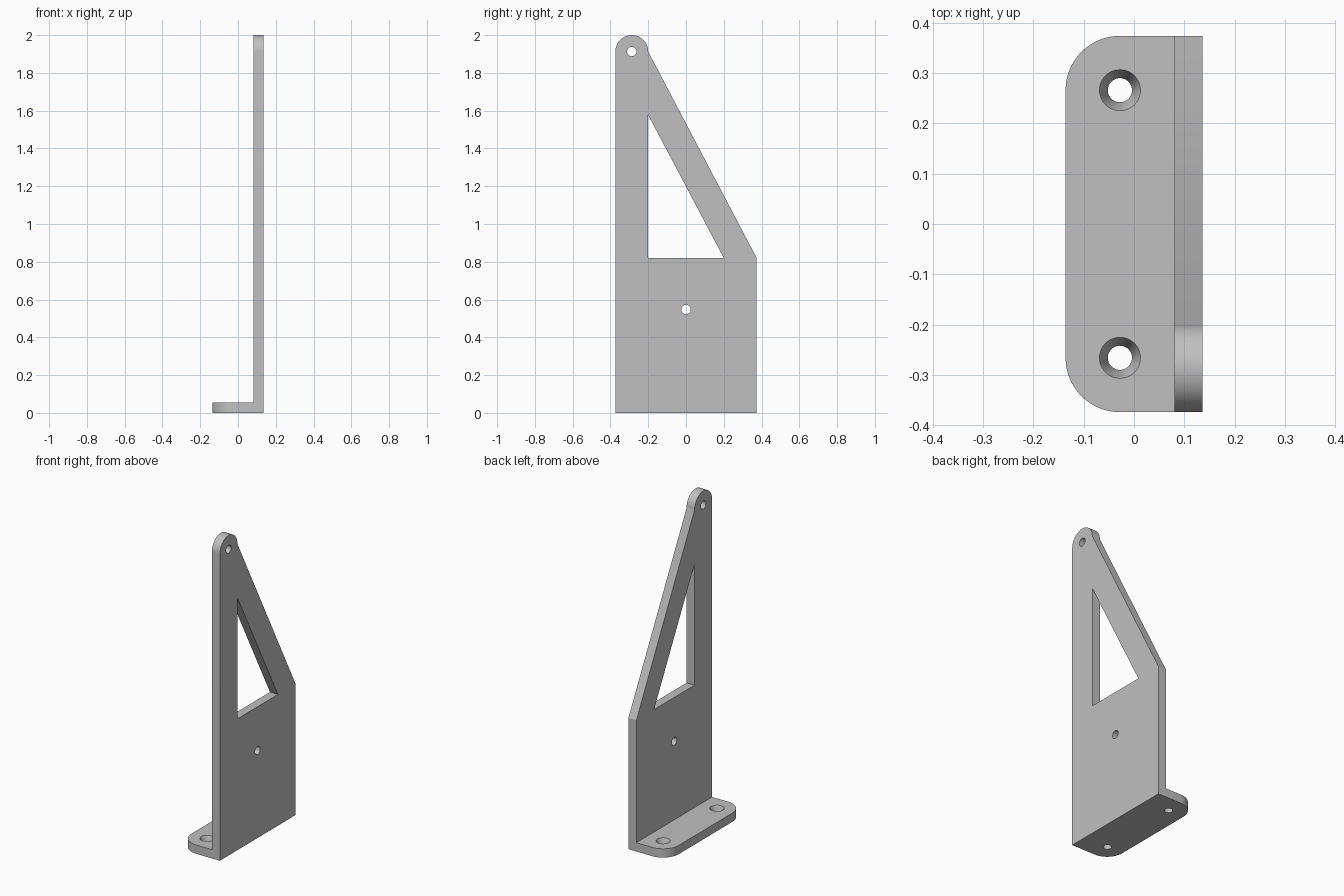
import bpy, bmesh
from math import cos, sin, pi, radians
from mathutils import Vector

cube = bpy.data.objects.get("Cube")
if cube:
    bpy.data.objects.remove(cube, do_unlink=True)

grey = bpy.data.materials.new("plain grey")
grey.use_nodes = True
grey.diffuse_color = (0.53, 0.53, 0.53, 1)
grey.node_tree.nodes["Principled BSDF"].inputs["Base Color"].default_value = grey.diffuse_color

HALF_X, HALF_Y, THICK = 0.136, 0.374, 0.055
PLATE_X = HALF_X - THICK


def arc(cx, cy, r, start, end, steps=16):
    angles = [start + (end - start) * i / steps for i in range(steps + 1)]
    return [(cx + r * cos(a), cy + r * sin(a)) for a in angles]


def loft(name, bottom, top):
    """Closed solid between two matching rings of points."""
    bm = bmesh.new()
    low = [bm.verts.new(p) for p in bottom]
    high = [bm.verts.new(p) for p in top]
    bm.faces.new(low[::-1])
    bm.faces.new(high)
    n = len(low)
    for i in range(n):
        j = (i + 1) % n
        bm.faces.new((low[i], low[j], high[j], high[i]))
    bmesh.ops.recalc_face_normals(bm, faces=bm.faces)
    mesh = bpy.data.meshes.new(name)
    bm.to_mesh(mesh)
    bm.free()
    mesh.materials.append(grey)
    obj = bpy.data.objects.new(name, mesh)
    bpy.context.collection.objects.link(obj)
    return obj


def slab_x(name, outline, x0, x1):
    return loft(name, [(x0, y, z) for y, z in outline], [(x1, y, z) for y, z in outline])


def slab_z(name, outline, z0, z1):
    return loft(name, [(x, y, z0) for x, y in outline], [(x, y, z1) for x, y in outline])


def circle(cx, cy, r):
    return arc(cx, cy, r, 0, 2 * pi, 48)[:-1]


def combine(target, tool, operation):
    """Apply a boolean and remove the tool object."""
    mod = target.modifiers.new(operation, "BOOLEAN")
    mod.operation, mod.solver, mod.object = operation, "EXACT", tool
    bpy.context.view_layer.update()
    graph = bpy.context.evaluated_depsgraph_get()
    mesh = bpy.data.meshes.new_from_object(target.evaluated_get(graph))
    target.modifiers.clear()
    target.data = mesh
    bpy.data.objects.remove(tool, do_unlink=True)


# Upright plate: rounded tip, sloping edge, square base
tip_y, tip_z, tip_r = -0.287, 1.913, 0.087
outline = [(-HALF_Y, 0), (HALF_Y, 0), (HALF_Y, 0.82)]
outline += arc(tip_y, tip_z, tip_r, 0, pi, 32)
bracket = slab_x("bracket", outline, PLATE_X, HALF_X)

# Foot with two rounded outer corners
hole_x, hole_y, corner = -0.028, 0.266, 0.108
outline = [(PLATE_X + 0.03, -HALF_Y), (PLATE_X + 0.03, HALF_Y)]
outline += arc(hole_x, hole_y, corner, pi / 2, pi)
outline += arc(hole_x, -hole_y, corner, pi, 1.5 * pi)
combine(bracket, slab_z("foot", outline, 0, THICK), "UNION")

# Triangular window and pin holes through the plate
window = [(-0.2, 0.82), (0.2, 0.82), (-0.2, 1.577)]
for shape in (window, circle(tip_y, tip_z, 0.025), circle(0, 0.547, 0.025)):
    combine(bracket, slab_x("plate_cutter", shape, 0, 0.2), "DIFFERENCE")

# Countersunk screw holes in the foot
for y in (-hole_y, hole_y):
    shaft = slab_z("shaft_cutter", circle(hole_x, y, 0.024), -0.1, 0.1)
    combine(bracket, shaft, "DIFFERENCE")
    sink = loft("sink_cutter",
                [(px, py, THICK - 0.04) for px, py in circle(hole_x, y, 0.024)],
                [(px, py, THICK + 0.001) for px, py in circle(hole_x, y, 0.0412)])
    combine(bracket, sink, "DIFFERENCE")

bpy.ops.object.select_all(action="DESELECT")
bracket.select_set(True)
bpy.context.view_layer.objects.active = bracket
bpy.ops.object.shade_smooth_by_angle(angle=radians(25))
